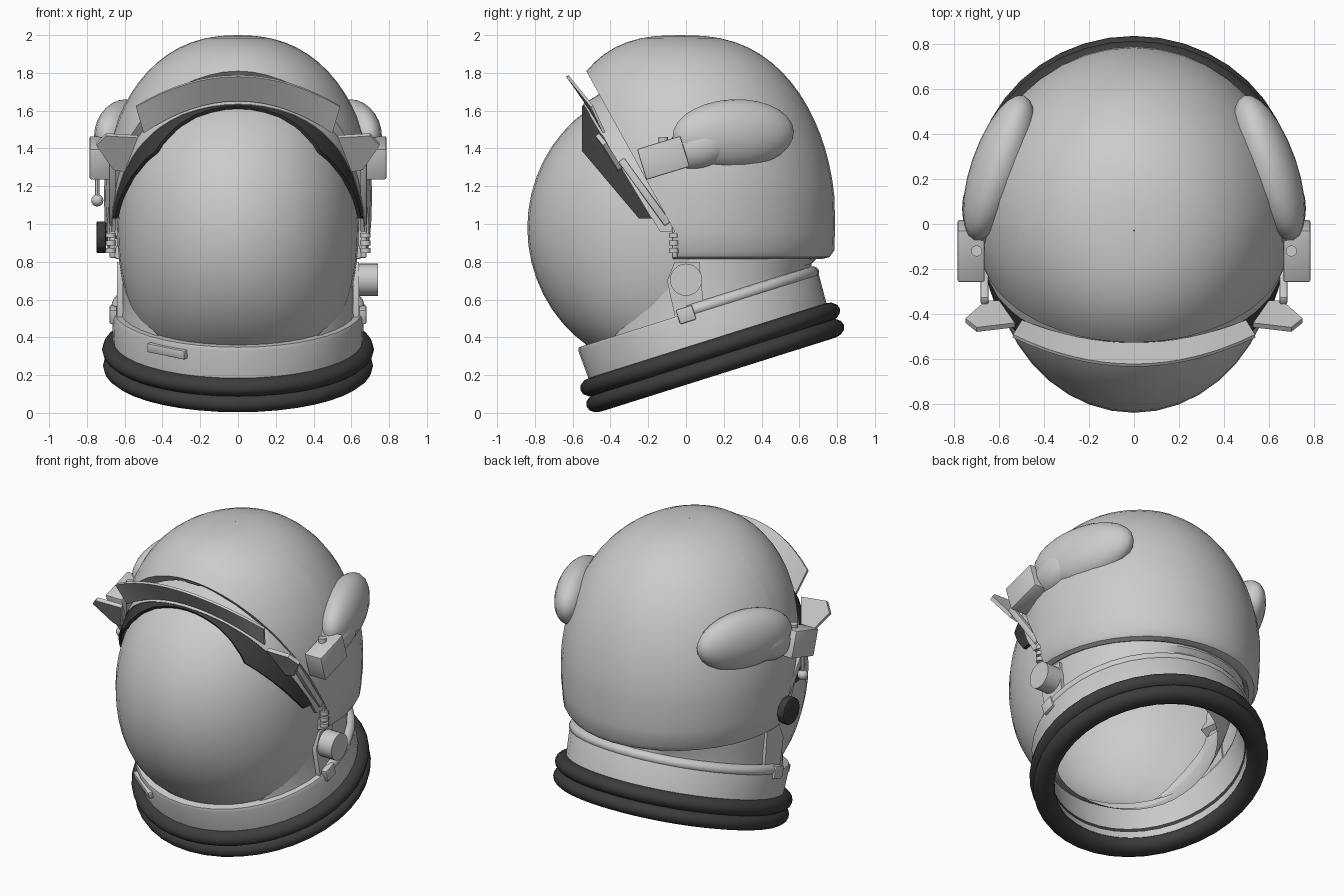
import bpy, bmesh, math
from math import sin, cos, radians, pi
from mathutils import Vector, Matrix

if "Cube" in bpy.data.objects:
    bpy.data.objects.remove(bpy.data.objects["Cube"], do_unlink=True)


def material(name, value):
    m = bpy.data.materials.new(name)
    m.use_nodes = True
    color = (value, value, value, 1)
    m.diffuse_color = color
    m.node_tree.nodes["Principled BSDF"].inputs["Base Color"].default_value = color
    return m


LIGHT = material("light grey", 0.6)
DARK = material("dark rubber", 0.045)
SEG = 40
TILT = radians(17.5)
BASE = Vector((0, 0.155, 0.25))          # centre of the tilted neck opening
AXIS = Vector((0, -sin(TILT), cos(TILT)))


def finish(name, bm, mat, thick=0, bevel=0, angle=40):
    mesh = bpy.data.meshes.new(name)
    bm.to_mesh(mesh)
    bm.free()
    mesh.materials.append(mat)
    ob = bpy.data.objects.new(name, mesh)
    bpy.context.collection.objects.link(ob)
    bpy.ops.object.select_all(action='DESELECT')
    ob.select_set(True)
    bpy.context.view_layer.objects.active = ob
    if thick:
        mod = ob.modifiers.new("thickness", 'SOLIDIFY')
        mod.thickness, mod.offset = thick, -1
        bpy.ops.object.modifier_apply(modifier=mod.name)
    if bevel:
        mod = ob.modifiers.new("soft edges", 'BEVEL')
        mod.width, mod.segments = bevel, 2
        bpy.ops.object.modifier_apply(modifier=mod.name)
    bpy.ops.object.shade_smooth_by_angle(angle=radians(angle))


def ring(y, z, rx, ry, tilt=0):
    return [Vector((rx * cos(a), y + ry * sin(a) * cos(tilt), z + ry * sin(a) * sin(tilt)))
            for a in (2 * pi * i / SEG for i in range(SEG))]


def neck_ring(height, r):
    c = BASE + AXIS * height
    return ring(c.y, c.z, r, r, TILT)


def loft(rings, closed=False):
    bm = bmesh.new()
    rows = [[bm.verts.new(p) for p in r] for r in rings]
    for k in range(len(rows) if closed else len(rows) - 1):
        a, b = rows[k], rows[(k + 1) % len(rows)]
        for i in range(SEG):
            j = (i + 1) % SEG
            bm.faces.new((a[i], a[j], b[j], b[i]))
    return bm


def behind(p, line):
    (ay, az), (by, bz) = line
    return (by - ay) * (p.z - az) - (bz - az) * (p.y - ay) > 0


def trim(bm, lines, keep):
    # split along side-view lines, then drop the faces the rule rejects
    for (ay, az), (by, bz) in lines:
        bmesh.ops.bisect_plane(bm, geom=bm.verts[:] + bm.edges[:] + bm.faces[:], dist=1e-5,
                               plane_co=(0, ay, az), plane_no=(0, az - bz, by - ay))
    bad = [f for f in bm.faces if not keep(f.calc_center_median())]
    bmesh.ops.delete(bm, geom=bad, context='FACES')
    return bm


def place(loc, size, rot, yaw):
    return (Matrix.Translation(loc) @ Matrix.Rotation(rot, 4, 'X')
            @ Matrix.Rotation(yaw, 4, 'Z') @ Matrix.Diagonal((*size, 1)))


def box(name, loc, size, rot=0, yaw=0):
    bm = bmesh.new()
    bmesh.ops.create_cube(bm, size=1, matrix=place(loc, size, rot, yaw))
    finish(name, bm, LIGHT, bevel=0.008)


def ball(name, loc, size, rot=0, yaw=0):
    bm = bmesh.new()
    bmesh.ops.create_uvsphere(bm, u_segments=24, v_segments=14, radius=1,
                              matrix=place(loc, size, rot, yaw))
    finish(name, bm, LIGHT)


def cylinder(name, loc, r, depth, axis='Y', mat=LIGHT, seg=20, bevel=0):
    bm = bmesh.new()
    m = Matrix.Translation(loc) @ (Matrix.Rotation(pi / 2, 4, axis) if axis != 'Z' else Matrix())
    bmesh.ops.create_cone(bm, cap_ends=True, segments=seg, radius1=r, radius2=r, depth=depth, matrix=m)
    finish(name, bm, mat, bevel=bevel)


def prism(name, points, push):
    bm = bmesh.new()
    f = bm.faces.new([bm.verts.new(p) for p in points])
    out = bmesh.ops.extrude_face_region(bm, geom=[f])["geom"]
    bmesh.ops.translate(bm, vec=push, verts=[v for v in out if isinstance(v, bmesh.types.BMVert)])
    bmesh.ops.recalc_face_normals(bm, faces=bm.faces[:])
    finish(name, bm, LIGHT)


def bubble(scale, n=26):
    # egg shape with fuller sides toward the bottom
    rings = []
    for k in range(n + 1):
        t = radians(-89.9 + 179.8 * k / n)
        power = 0.62 if t < 0 else 0.74
        rings.append(ring(-0.1, 0.98 + 0.76 * scale * sin(t),
                          0.64 * scale * cos(t) ** power, 0.74 * scale * cos(t)))
    return loft(rings)


# Side-view cutting lines as (y, z) pairs
rim_line = ((-0.55, 1.85), (-0.06, 0.96))
chin_line = ((-0.06, 0.96), (-0.07, 0.8))
level_line = ((0, 0.96), (1, 0.96))
shade_back = ((-0.55, 1.645), (-0.18, 1.03))
shade_front = ((-0.545, 1.38), (-0.25, 1.03))
face_line = ((-0.55, 2), (-0.55, 0))
low_line = ((0, 1.03), (1, 1.03))
seam_line = ((-0.05, 0.8), (-0.4, 0.38))

# Clear face bubble, open toward the neck
cut = BASE + AXIS * 0.2
bubble_line = ((cut.y, cut.z), (cut.y + cos(TILT), cut.z + sin(TILT)))
finish("face_bubble", trim(bubble(1), [bubble_line], lambda p: behind(p, bubble_line)), LIGHT)

# Outer shell with a slanted face opening, widest toward the back
rings = [ring(0.05, z, rx, ry) for z, rx, ry in
         [(0.845, 0.59, 0.6), (0.815, 0.64, 0.67), (0.825, 0.67, 0.71), (0.86, 0.69, 0.735),
          (1.0, 0.705, 0.74), (1.15, 0.71, 0.735)]]
for k in range(1, 17):
    t = radians(89.95 * k / 16)
    rings.append(ring(0.05 - 0.08 * sin(t), 1.15 + 0.85 * sin(t),
                      0.71 * cos(t) ** 0.87, 0.735 * cos(t) ** 0.77))
shell = trim(loft(rings), [rim_line, chin_line, level_line],
             lambda p: behind(p, rim_line) if p.z > 0.96 else p.y > -0.065)
finish("outer_shell", shell, LIGHT, thick=0.075)

# Visor frame and dark shade hugging the bubble
frame_end = ((-0.46, 1.85), (0.03, 0.96))
finish("visor_frame", trim(bubble(1.05), [shade_back, frame_end, level_line, face_line],
       lambda p: behind(p, shade_back) and not behind(p, frame_end) and p.z > 0.96 and p.y > -0.55),
       LIGHT, thick=0.02)
finish("dark_shade", trim(bubble(1.045), [shade_back, shade_front, face_line, low_line],
       lambda p: not behind(p, shade_back) and behind(p, shade_front) and p.y > -0.55 and p.z > 1.03),
       DARK, thick=0.02)

# Curved brim above the face
bm = bmesh.new()
rows = []
for i in range(17):
    s = -1 + i / 8
    q = s * s
    rows.append((bm.verts.new((0.54 * s, -0.635 + 0.13 * q, 1.78 - 0.16 * q)),
                 bm.verts.new((0.5 * s, -0.54 + 0.1 * q, 1.65 - 0.17 * q))))
for a, b in zip(rows, rows[1:]):
    bm.faces.new((a[0], a[1], b[1], b[0]))
finish("visor_brim", bm, LIGHT, thick=0.015)

# Tilted collar, bead and rubber rings
collar = [(0.02, 0.6), (0.02, 0.655), (0.29, 0.668), (0.31, 0.66), (0.31, 0.59), (0.2, 0.585)]
finish("collar", loft([neck_ring(*p) for p in collar], True), LIGHT)


def tube(height, r, wide, high):
    return loft([neck_ring(height + high * sin(a), r + wide * cos(a))
                 for a in (2 * pi * k / 12 for k in range(12))], True)


finish("lower_rubber_ring", tube(0, 0.65, 0.065, 0.05), DARK)
finish("upper_rubber_ring", tube(0.09, 0.655, 0.065, 0.05), DARK)
finish("collar_bead", trim(tube(0.315, 0.635, 0.04, 0.035), [((0, 2), (0, 0))], lambda p: p.y > 0), LIGHT)

# Neck between collar and shell
neck = loft([neck_ring(0.28, 0.63), ring(0.06, 0.65, 0.62, 0.62, radians(13)),
             ring(0.045, 0.76, 0.625, 0.65, radians(5)), ring(0.04, 0.85, 0.62, 0.65)])
finish("neck", trim(neck, [seam_line], lambda p: behind(p, seam_line)), LIGHT)

# Parts on both sides
for s, side in ((1, "left"), (-1, "right")):
    ball(side + "_ear_bulge", (s * 0.6, 0.25, 1.475), (0.125, 0.34, 0.185), radians(3), s * radians(19))
    ball(side + "_ear_root", (s * 0.66, 0.07, 1.41), (0.105, 0.18, 0.12), radians(17))
    box(side + "_pivot_box", (s * 0.725, -0.12, 1.35), (0.12, 0.24, 0.17), radians(17))
    cylinder(side + "_pivot_bolt", (s * 0.7, -0.12, 1.44), 0.025, 0.04, 'Z', seg=12)
    prism(side + "_visor_wing", [(s * x, y, z) for x, y, z in
          [(0.53, -0.44, 1.47), (0.7, -0.46, 1.48), (0.75, -0.42, 1.43),
           (0.66, -0.34, 1.3), (0.6, -0.34, 1.29)]], (0, -0.02, -0.014))
    box(side + "_visor_arm", (s * 0.665, -0.22, 1.17), (0.035, 0.04, 0.42), radians(36))
    for k in range(3):
        cylinder(side + "_hinge_ring", (s * 0.675, -0.065, 0.86 + 0.04 * k), 0.026, 0.025, 'Z', seg=14)
    box(side + "_hinge_link", (s * 0.665, -0.06, 0.92), (0.03, 0.03, 0.2))
    prism(side + "_collar_bracket", [(s * 0.61, y, z) for y, z in
          [(-0.1, 0.7), (-0.05, 0.47), (0.1, 0.51), (0.07, 0.8), (-0.06, 0.8)]], (s * 0.03, 0, 0))
    box(side + "_collar_clip", (s * 0.66, 0, 0.52), (0.04, 0.09, 0.08), TILT)

# Single-sided fittings
cylinder("side_valve", (0.67, 0, 0.705), 0.085, 0.14, seg=24)
cylinder("dark_dial", (-0.725, -0.03, 0.93), 0.088, 0.05, mat=DARK, seg=10, bevel=0.008)
cylinder("dark_dial_stem", (-0.68, -0.03, 0.93), 0.035, 0.08, mat=DARK, seg=10)
cylinder("pull_cord", (-0.745, -0.15, 1.2), 0.012, 0.14, 'Z', seg=8)
ball("pull_knob", (-0.745, -0.15, 1.125), (0.032, 0.032, 0.032))
box("collar_latch", (-0.37, -0.44, 0.33), (0.24, 0.05, 0.05), TILT, radians(-34))
